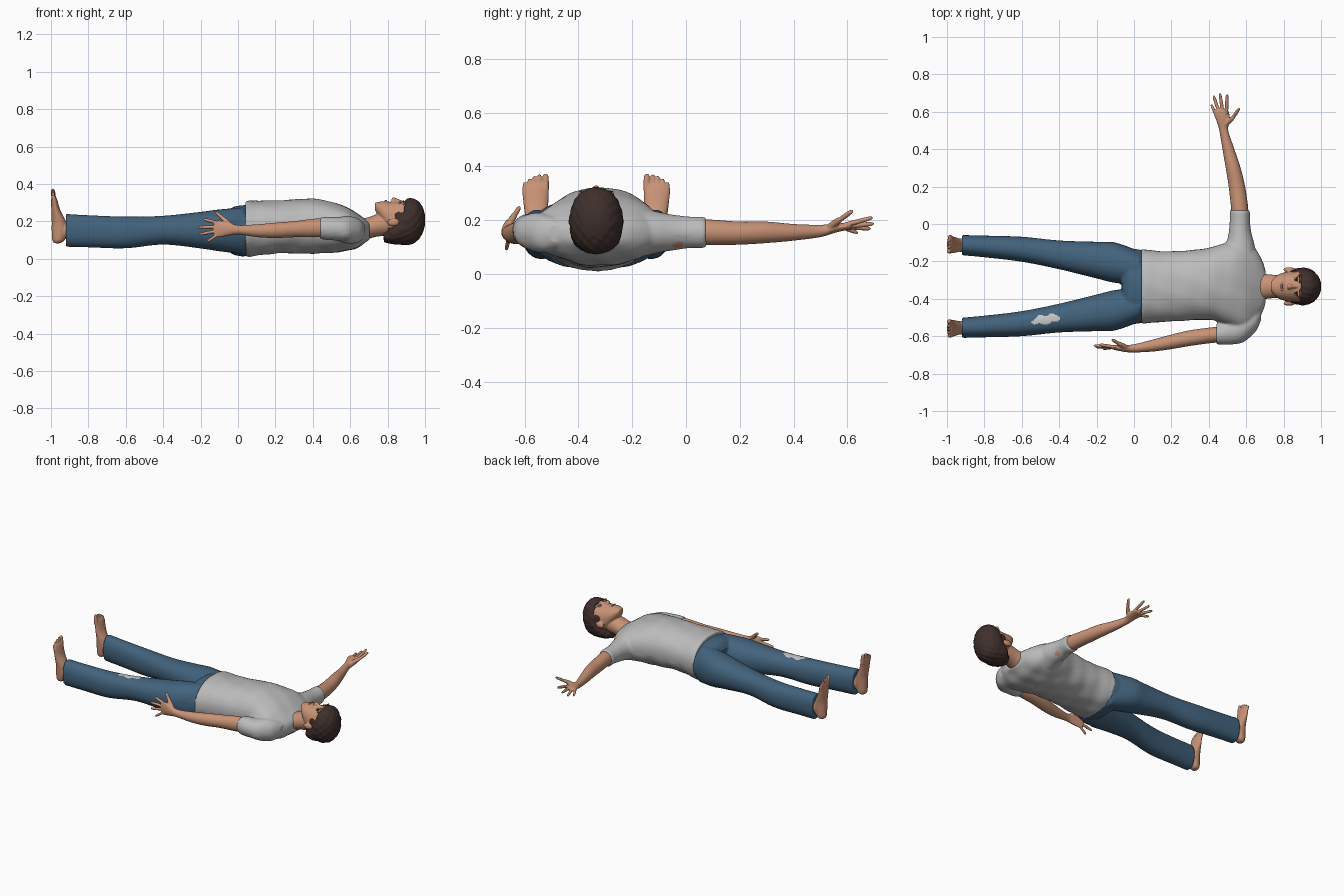
import bpy, bmesh, math
from mathutils import Vector

if "Cube" in bpy.data.objects:
    bpy.data.objects.remove(bpy.data.objects["Cube"])

MID = -.334  # y of the body's centre line
X, Y, Z = Vector((1, 0, 0)), Vector((0, 1, 0)), Vector((0, 0, 1))


def material(name, colour):
    mat = bpy.data.materials.new(name)
    mat.use_nodes = True
    rgba = (*colour, 1)
    mat.diffuse_color = rgba
    shader = next(n for n in mat.node_tree.nodes if n.type == 'BSDF_PRINCIPLED')
    shader.inputs["Base Color"].default_value = rgba
    return mat


skin = material("skin", (.58, .29, .18))
lip = material("lip", (.46, .19, .13))
denim = material("denim", (.055, .125, .205))
cotton = material("grey cotton", (.5, .5, .5))
worn = material("worn patch", (.58, .58, .58))
brown = material("dark brown hair", (.05, .029, .025))
white = material("eye white", (.6, .56, .52))
dark = material("iris", (.025, .018, .015))


def spline(a, b, c, d, t):
    return tuple(.5 * (2 * q + (r - p) * t + (2 * p - 5 * q + 4 * r - s) * t * t
                       + (3 * q - p - 3 * r + s) * t ** 3) for p, q, r, s in zip(a, b, c, d))


def loft(bm, rows, u, v, power=2.0, sides=28, steps=5):
    """Rows are x, y, z, radius along u, radius along v, joined by a smooth curve."""
    pts = [rows[0], *rows, rows[-1]]
    dense = [spline(*pts[i:i + 4], k / steps) for i in range(len(rows) - 1) for k in range(steps)]
    rings = []
    for x, y, z, ru, rv in dense + [rows[-1]]:
        ring = []
        for k in range(sides):
            a = math.tau * k / sides
            c, s = math.cos(a), math.sin(a)
            c = math.copysign(abs(c) ** (2 / power), c)
            s = math.copysign(abs(s) ** (2 / power), s)
            ring.append(bm.verts.new(Vector((x, y, z)) + u * ru * c + v * rv * s))
        rings.append(ring)
    faces = [bm.faces.new(rings[0][::-1]), bm.faces.new(rings[-1])]
    for low, high in zip(rings, rings[1:]):
        for k in range(sides):
            n = (k + 1) % sides
            faces.append(bm.faces.new((low[k], low[n], high[n], high[k])))
    bmesh.ops.recalc_face_normals(bm, faces=faces)


def finger(bm, start, end, r):
    a, b = Vector(start), Vector(end)
    along = (b - a).normalized()
    u = along.orthogonal().normalized()
    rows = [(*a.lerp(b, t), r * k, r * k) for t, k in
            ((0, 1), (.5, 1), (.85, .85), (.97, .55), (1, .2))]
    loft(bm, rows, u, along.cross(u), sides=12, steps=3)


def ellipsoid(bm, centre, radii):
    made = bmesh.ops.create_uvsphere(bm, u_segments=20, v_segments=12, radius=1)["verts"]
    bmesh.ops.scale(bm, vec=radii, verts=made)
    bmesh.ops.translate(bm, vec=centre, verts=made)


def finish(name, bm, *mats, voxel=None, relax=2):
    """Make the object; a voxel size fuses its pieces into one skin."""
    mesh = bpy.data.meshes.new(name)
    bm.to_mesh(mesh)
    bm.free()
    obj = bpy.data.objects.new(name, mesh)
    bpy.context.collection.objects.link(obj)
    if voxel:
        fuse = obj.modifiers.new("fuse", 'REMESH')
        fuse.mode, fuse.voxel_size = 'VOXEL', voxel
        smooth = obj.modifiers.new("relax", 'SMOOTH')
        smooth.iterations = relax
        graph = bpy.context.evaluated_depsgraph_get()
        fused = bpy.data.meshes.new_from_object(obj.evaluated_get(graph))
        obj.modifiers.clear()
        obj.data = fused
    obj.data.materials.clear()
    for mat in mats:
        obj.data.materials.append(mat)
    obj.data.shade_smooth()
    return obj


def mirrored(rows, side):
    return [(r[0], MID + side * (r[1] - MID), *r[2:]) for r in rows]


# Shirt: trunk and two short sleeves
bm = bmesh.new()
loft(bm, [(.04, MID, .16, .2, .15), (.2, MID, .17, .187, .142), (.4, -.32, .175, .193, .146),
          (.5, -.32, .168, .222, .136), (.58, -.33, .16, .24, .118), (.64, -.335, .15, .215, .09),
          (.685, -.335, .15, .14, .06), (.705, -.335, .15, .08, .045)], Y, Z, 2.2, 40)
loft(bm, [(.68, -.48, .15, .035, .035), (.65, -.51, .15, .066, .062), (.59, -.55, .155, .078, .072),
          (.52, -.575, .16, .07, .064), (.44, -.588, .165, .056, .057)], Y, Z)
loft(bm, [(.56, -.27, .155, .1, .1), (.565, -.14, .155, .085, .084), (.567, -.04, .155, .06, .063),
          (.565, .072, .155, .054, .056)], X, Z)
shirt = finish("shirt", bm, cotton, skin, voxel=.008, relax=3)
for vert in shirt.data.vertices:  # soft folds, strongest on the back
    p, depth = vert.co, .003 if vert.co.z < .14 else .0015
    if p.x > .06:
        vert.co = p + vert.normal * depth * math.sin(38 * p.x + 22 * p.y) * math.sin(31 * p.y - 17 * p.x)
tears = [Vector((.58, -.61, .1)), Vector((.605, -.03, .105))]
for face in shirt.data.polygons:
    if any((face.center - t).length < .019 for t in tears):
        face.material_index = 1

# Trousers: hips and two legs
bm = bmesh.new()
loft(bm, [(.1, MID, .16, .175, .125), (.035, MID, .15, .196, .137), (-.03, MID, .15, .2, .125),
          (-.065, MID, .15, .17, .09)], Y, Z, 2.2, 40)
leg = [(.03, -.235, .15, .09, .125), (-.1, -.207, .152, .108, .112), (-.2, -.193, .153, .098, .098),
       (-.4, -.165, .153, .077, .077), (-.6, -.135, .141, .067, .085), (-.8, -.12, .147, .058, .086),
       (-.92, -.113, .152, .054, .088)]
for side in (1, -1):
    loft(bm, mirrored(leg, side), Y, Z, 2.2)
trousers = finish("trousers", bm, denim, worn, voxel=.007, relax=3)
for face in trousers.data.polygons:  # worn knee
    c = face.center
    across = c.y + .51 - .15 * (c.x + .47) + .006 * math.sin(90 * c.x)
    if face.normal.z > 0 and ((c.x + .47) / .077) ** 2 + (across / .024) ** 2 < 1:
        face.material_index = 1

# Feet, toes up
foot = [(-.965, -.112, .083, .018, .014), (-.96, -.112, .1, .032, .033), (-.954, -.112, .15, .038, .042),
        (-.958, -.112, .2, .041, .038), (-.974, -.11, .26, .046, .024), (-.982, -.108, .31, .049, .017),
        (-.985, -.108, .335, .044, .011)]
ankle = [(-.89, -.113, .155, .036, .045), (-.93, -.113, .152, .036, .045), (-.96, -.113, .15, .03, .035)]
for side, label in ((1, "left"), (-1, "right")):
    bm = bmesh.new()
    loft(bm, mirrored(foot, side), Y, X)
    loft(bm, mirrored(ankle, side), Y, Z)
    for k in range(5):
        y = MID + side * ((-.146 if k == 0 else -.146 + .005 + .018 * k) - MID)
        top = .373 - .002 * k * k
        finger(bm, (-.984, y, .31), (-.99, y, top), .0125 if k == 0 else .009)
    finish(label + "_foot", bm, skin, voxel=.004)

# Right arm beside the body, thumb up
bm = bmesh.new()
loft(bm, [(.5, -.588, .165, .044, .046), (.42, -.594, .165, .042, .05), (.3, -.61, .158, .042, .043),
          (.2, -.63, .152, .039, .041), (.1, -.65, .15, .032, .034), (0, -.665, .155, .022, .025),
          (-.05, -.665, .16, .019, .036), (-.1, -.66, .16, .014, .045), (-.128, -.656, .158, .01, .04)], Y, Z)
for start, end, r in (((-.11, -.657, .192), (-.185, -.645, .212), .0095),
                      ((-.12, -.657, .17), (-.216, -.65, .168), .0095),
                      ((-.12, -.658, .148), (-.208, -.658, .13), .009),
                      ((-.11, -.66, .128), (-.168, -.668, .09), .008),
                      ((-.04, -.66, .18), (-.09, -.635, .225), .013),
                      ((-.08, -.64, .215), (-.118, -.618, .25), .0095)):
    finger(bm, start, end, r)
finish("right_arm", bm, skin, voxel=.004)

# Left arm stretched out sideways
bm = bmesh.new()
loft(bm, [(.565, 0, .155, .044, .045), (.565, .08, .155, .046, .048), (.55, .2, .152, .044, .043),
          (.53, .3, .155, .04, .04), (.505, .4, .155, .032, .031), (.48, .5, .16, .024, .023),
          (.477, .55, .17, .036, .018), (.468, .59, .176, .042, .014), (.463, .612, .177, .037, .011)], X, Z)
for start, end, r in (((.494, .59, .182), (.498, .695, .21), .0095),
                      ((.474, .6, .178), (.459, .7, .187), .0095),
                      ((.453, .6, .175), (.425, .688, .168), .009),
                      ((.437, .585, .172), (.412, .64, .152), .008),
                      ((.495, .535, .175), (.535, .575, .205), .013),
                      ((.53, .57, .2), (.564, .62, .236), .0095)):
    finger(bm, start, end, r)
finish("left_arm", bm, skin, voxel=.004)

# Head, neck, nose and ears
bm = bmesh.new()
loft(bm, [(.732, MID, .28, .022, .02), (.748, MID, .267, .045, .036), (.775, MID, .247, .066, .06),
          (.81, MID, .22, .077, .085), (.85, MID, .2, .085, .107), (.91, MID, .195, .088, .114),
          (.96, MID, .195, .068, .088), (.98, MID, .2, .03, .04)], Y, Z, 2.15)
loft(bm, [(.64, MID, .15, .085, .06), (.7, MID, .165, .068, .058), (.74, MID, .178, .063, .06),
          (.8, MID, .19, .062, .066)], Y, Z)
loft(bm, [(.88, MID, .298, .009, .012), (.85, MID, .306, .011, .016), (.83, MID, .31, .016, .02),
          (.82, MID, .306, .012, .012)], Y, Z)
ellipsoid(bm, (.79, MID, .3), (.012, .026, .012))
for side in (1, -1):
    ellipsoid(bm, (.83, MID + side * .09, .195), (.031, .013, .02))
    ellipsoid(bm, (.886, MID + side * .035, .298), (.011, .033, .012))
finish("head", bm, skin, voxel=.004)

# Hair cap, slanting from the nape to the fringe
bm = bmesh.new()
loft(bm, [(.78, MID, .115, .045, .025), (.83, MID, .141, .088, .062), (.868, MID, .165, .096, .09),
          (.89, MID, .19, .099, .116), (.91, MID, .198, .1, .124), (.95, MID, .203, .088, .114),
          (.985, MID, .207, .056, .074), (1, MID, .207, .02, .028)], Y, Z, 2.1, 36)
for side in (1, -1):
    ellipsoid(bm, (.862, MID + side * .079, .225), (.028, .011, .026))
hair = finish("hair", bm, brown, voxel=.006)
for vert in hair.data.vertices:  # gentle locks
    p = vert.co
    if p.x < .985:
        vert.co = p + vert.normal * .002 * math.sin(150 * p.y + 60 * p.x) * math.sin(130 * p.z)

# Painted face: brows, eyes, mouth
for side, label in ((1, "left"), (-1, "right")):
    for part, x, off, z, radii, mat in (("brow", .886, .038, .306, (.005, .026, .005), brown),
                                        ("eye", .865, .036, .299, (.008, .016, .005), white),
                                        ("lash", .872, .036, .301, (.003, .019, .004), brown),
                                        ("iris", .865, .036, .3025, (.006, .007, .003), dark)):
        bm = bmesh.new()
        ellipsoid(bm, (x, MID + side * off, z), radii)
        finish(label + "_" + part, bm, mat)
bm = bmesh.new()
ellipsoid(bm, (.79, MID, .31), (.006, .024, .004))
finish("mouth", bm, lip)
